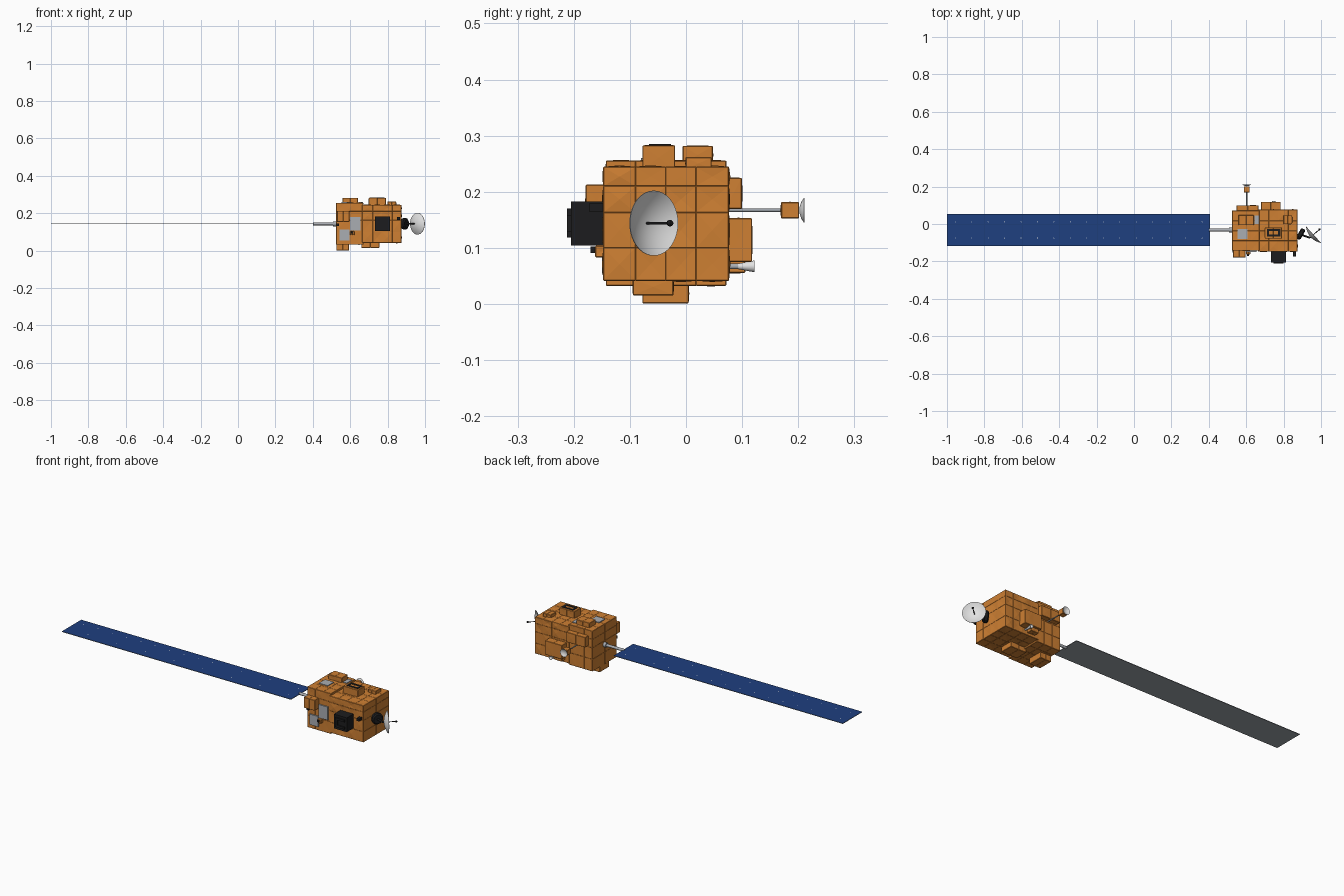
import bpy, bmesh, random
from mathutils import Vector, Matrix

random.seed(4)
if "Cube" in bpy.data.objects:
    bpy.data.objects.remove(bpy.data.objects["Cube"])


def material(name, rgb):
    m = bpy.data.materials.new(name)
    m.use_nodes = True
    m.diffuse_color = (*rgb, 1)
    m.node_tree.nodes["Principled BSDF"].inputs["Base Color"].default_value = (*rgb, 1)
    return m


FOIL = material("orange foil", (0.62, 0.215, 0.033))
BLUE = material("solar blue", (0.013, 0.05, 0.215))
GREY = material("panel grey", (0.33, 0.36, 0.39))
BLACK = material("black", (0.012, 0.012, 0.013))
WHITE = material("dish white", (0.76, 0.76, 0.76))
SILVER = material("silver", (0.40, 0.42, 0.45))


def finish(name, bm, *mats):
    bmesh.ops.recalc_face_normals(bm, faces=bm.faces)
    mesh = bpy.data.meshes.new(name)
    bm.to_mesh(mesh)
    bm.free()
    ob = bpy.data.objects.new(name, mesh)
    bpy.context.collection.objects.link(ob)
    for m in mats:
        mesh.materials.append(m)
    return ob


def cuboid(x, y, z):
    bm = bmesh.new()
    bmesh.ops.create_cube(bm, size=1)
    for v in bm.verts:
        v.co = [r[0] + (c + 0.5) * (r[1] - r[0]) for c, r in zip(v.co, (x, y, z))]
    return bm


def box(name, x, y, z, mat):
    return finish(name, cuboid(x, y, z), mat)


def foil_box(name, x, y, z, cuts=((), (), ()), crinkle=0.0012):
    """Box wrapped in quilted foil: seams at the cuts, crinkled tiles between."""
    bm = cuboid(x, y, z)
    for axis, places in enumerate(cuts):
        for p in places:
            co, no = Vector((0, 0, 0)), Vector((0, 0, 0))
            co[axis], no[axis] = p, 1
            geom = bm.verts[:] + bm.edges[:] + bm.faces[:]
            bmesh.ops.bisect_plane(bm, geom=geom, plane_co=co, plane_no=no)
    tiles = bm.faces[:]
    bmesh.ops.inset_individual(bm, faces=tiles, thickness=0.001, depth=0.0008)
    normals = {f: f.normal.copy() for f in tiles}
    for f in tiles:
        n = normals[f]
        for v in bmesh.ops.poke(bm, faces=[f])["verts"]:
            v.co += n * random.uniform(-crinkle, crinkle)
    return finish(name, bm, FOIL)


def lathe(name, profile, origin, direction, mat, segs=32, smooth=True):
    """Spin (radius, height) points about the direction axis."""
    bm = bmesh.new()
    vs = [bm.verts.new((r, 0, h)) for r, h in profile]
    es = [bm.edges.new(pair) for pair in zip(vs, vs[1:])]
    bmesh.ops.spin(bm, geom=vs + es, cent=(0, 0, 0), axis=(0, 0, 1),
                   angle=6.2831853, steps=segs)
    bmesh.ops.remove_doubles(bm, verts=bm.verts, dist=0.00005)
    rot = Vector(direction).to_track_quat("Z", "Y").to_matrix().to_4x4()
    bm.transform(Matrix.Translation(origin) @ rot)
    ob = finish(name, bm, mat)
    if smooth:
        bpy.ops.object.select_all(action="DESELECT")
        ob.select_set(True)
        bpy.context.view_layer.objects.active = ob
        bpy.ops.object.shade_smooth_by_angle(angle=0.6)
    return ob


def rod(name, a, b, r, mat, segs=16):
    d = Vector(b) - Vector(a)
    h = d.length
    return lathe(name, [(0, 0), (r, 0), (r, h), (0, h)], a, d, mat, segs)


def bowl(radius, depth, wall, steps=8):
    """Closed thin parabola profile, rim at height zero."""
    outer = [(radius * i / steps, depth * ((i / steps) ** 2 - 1) - wall) for i in range(steps + 1)]
    return outer + [(r, h + wall) for r, h in reversed(outer)]


# Foil-wrapped body in two sections
rows = (0.10, 0.163, 0.21)
cols = (-0.09, -0.036, 0.018)
foil_box("body_inner", (0.525, 0.67), (-0.142, 0.071), (0.033, 0.255),
         ((0.575, 0.625), cols, rows))
foil_box("body_outer", (0.665, 0.873), (-0.147, 0.076), (0.042, 0.244),
         ((0.72, 0.77, 0.825), cols, rows), 0.0025)

# Foil equipment boxes on each side
pods = {
    "top_box_back": ((0.56, 0.64), (-0.005, 0.047), (0.25, 0.281)),
    "top_box_front": ((0.70, 0.79), (-0.077, -0.02), (0.24, 0.282)),
    "top_box_low": ((0.80, 0.845), (0.0, 0.045), (0.24, 0.261)),
    "bottom_box_inner": ((0.527, 0.592), (-0.077, 0.004), (0.002, 0.036)),
    "bottom_box_outer": ((0.66, 0.755), (-0.094, -0.023), (0.016, 0.045)),
    "back_box_large": ((0.68, 0.783), (0.07, 0.117), (0.076, 0.152)),
    "back_box_upper": ((0.55, 0.665), (0.07, 0.099), (0.17, 0.224)),
    "back_box_lower": ((0.69, 0.734), (0.07, 0.105), (0.056, 0.078)),
    "front_box_upper": ((0.53, 0.595), (-0.178, -0.14), (0.155, 0.212)),
    "front_box_small": ((0.60, 0.622), (-0.161, -0.14), (0.084, 0.103)),
}
for name, (x, y, z) in pods.items():
    foil_box(name, x, y, z, ((sum(x) / 2,), (), ()))

# Silver radiator plates
box("front_plate_upper", (0.60, 0.655), (-0.15, -0.141), (0.107, 0.18), SILVER)
box("front_plate_lower", (0.543, 0.597), (-0.15, -0.141), (0.054, 0.112), SILVER)
box("top_plate_front", (0.553, 0.607), (-0.08, -0.027), (0.253, 0.26), SILVER)
box("top_plate_back", (0.645, 0.668), (0.0, 0.045), (0.253, 0.26), SILVER)

# Black frame on the top box
for i, y in enumerate((-0.066, -0.037)):
    box(f"top_frame_long_{i}", (0.712, 0.782), (y, y + 0.01), (0.281, 0.2855), BLACK)
for i, x in enumerate((0.712, 0.771)):
    box(f"top_frame_short_{i}", (x, x + 0.011), (-0.066, -0.027), (0.281, 0.2855), BLACK)

# Black camera on the front, with a raised U on its face
box("camera_body", (0.732, 0.812), (-0.205, -0.14), (0.104, 0.183), BLACK)
box("camera_rim_top", (0.745, 0.80), (-0.212, -0.2), (0.158, 0.17), BLACK)
box("camera_rim_bottom", (0.745, 0.80), (-0.212, -0.2), (0.118, 0.13), BLACK)
box("camera_rim_side", (0.745, 0.757), (-0.212, -0.2), (0.13, 0.158), BLACK)

# Small black sensors
box("sensor_right", (0.849, 0.865), (-0.173, -0.14), (0.165, 0.179), BLACK)
box("sensor_middle", (0.603, 0.614), (-0.17, -0.14), (0.091, 0.102), BLACK)
box("sensor_left", (0.527, 0.54), (-0.152, -0.14), (0.131, 0.146), BLACK)

# Main dish with swivel drum and feed
aim = Vector((0.74, 0.67, 0)).normalized()
rim = Vector((0.96, -0.057, 0.144))
vertex = rim - aim * 0.02
lathe("main_dish", bowl(0.058, 0.019, 0.0015), rim, aim, WHITE, 40)
lathe("dish_drum", [(0, 0), (0.027, 0), (0.031, 0.005), (0.031, 0.02), (0.024, 0.026), (0, 0.026)],
      (0.88, -0.047, 0.144), (0.86, -0.5, 0), BLACK, 12, False)
rod("dish_strut", (0.89, -0.056, 0.144), vertex - aim * 0.005, 0.005, BLACK)
rod("dish_feed_rod", vertex - aim * 0.008, rim + aim * 0.045, 0.0022, BLACK)
lathe("dish_feed_tip", [(0, 0), (0.005, 0.002), (0.006, 0.006), (0.004, 0.01), (0, 0.011)],
      rim + aim * 0.037, aim, BLACK)

# Back antenna: boom, box and small dish
rod("antenna_boom", (0.603, 0.06, 0.167), (0.603, 0.175, 0.167), 0.003, GREY)
foil_box("antenna_box", (0.588, 0.618), (0.17, 0.201), (0.153, 0.181))
lathe("antenna_dish", bowl(0.022, 0.008, 0.001), (0.603, 0.211, 0.167), (0, 1, 0), WHITE)

# Thruster below the large back box
rod("thruster_pipe", (0.747, 0.07, 0.067), (0.747, 0.102, 0.067), 0.005, SILVER)
lathe("thruster_nozzle", [(0, 0.004), (0.004, 0), (0.0105, 0.034), (0.0095, 0.034), (0, 0.008)],
      (0.747, 0.088, 0.067), (0, 1, 0), WHITE)

# Solar panel: blue top, grey elsewhere
bm = cuboid((-1, 0.407), (-0.117, 0.053), (0.142, 0.145))
bm.normal_update()
for f in bm.faces:
    f.material_index = 1 if f.normal.z > 0.5 else 0
finish("solar_panel", bm, GREY, BLUE)

# Bright diamonds between the solar cells
bm = bmesh.new()
for y in (-0.075, 0.011):
    for i in range(16):
        bmesh.ops.create_circle(bm, cap_ends=True, segments=4, radius=0.003,
                                matrix=Matrix.Translation((-0.956 + i * 0.088, y, 0.1454)))
finish("cell_diamonds", bm, WHITE)

# Panel arm and hinge
rod("panel_arm", (0.40, -0.032, 0.143), (0.53, -0.032, 0.143), 0.0075, SILVER, 24)
rod("arm_hinge", (0.508, -0.032, 0.143), (0.53, -0.032, 0.143), 0.013, SILVER, 24)
